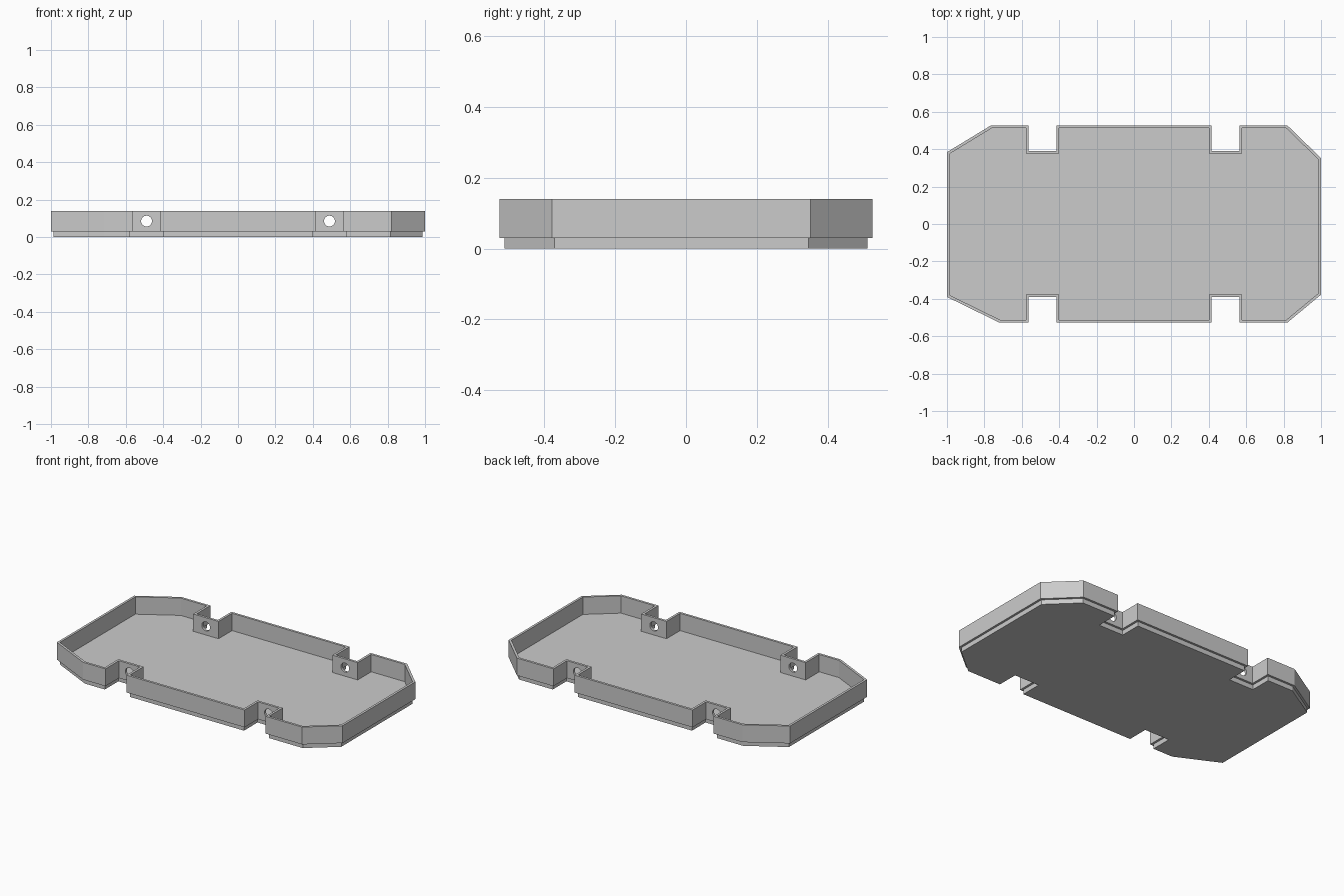
import bpy
import bmesh
import math
from mathutils import Vector

cube = bpy.data.objects.get("Cube")
if cube:
    bpy.data.objects.remove(cube, do_unlink=True)

GREY = (0.6, 0.6, 0.6, 1.0)
HALF_Y = 0.527
NOTCH_Y = 0.391
NOTCH_X = 0.489
NOTCH_HALF = 0.074
PLATE_TOP, RIM_TOP = 0.03, 0.14

mat = bpy.data.materials.new("light grey")
mat.use_nodes = True
mat.diffuse_color = GREY
mat.node_tree.nodes["Principled BSDF"].inputs["Base Color"].default_value = GREY


def notched_edge(side):
    """Notches along one long side, listed from left to right in x."""
    pts = []
    for cx in (-NOTCH_X, NOTCH_X):
        a, b = cx - NOTCH_HALF, cx + NOTCH_HALF
        pts += [(a, side * HALF_Y), (a, side * NOTCH_Y),
                (b, side * NOTCH_Y), (b, side * HALF_Y)]
    return pts


def inset(pts, d):
    """Move a counter-clockwise outline inwards by d with mitred corners."""
    out = []
    for i, p in enumerate(pts):
        p = Vector(p)
        e1 = (p - Vector(pts[i - 1])).normalized()
        e2 = (Vector(pts[(i + 1) % len(pts)]) - p).normalized()
        n1, n2 = Vector((-e1.y, e1.x)), Vector((-e2.y, e2.x))
        out.append(p + (n1 + n2) * d / (1 + n1.dot(n2)))
    return out


def make_object(name, bm):
    bmesh.ops.recalc_face_normals(bm, faces=bm.faces[:])
    mesh = bpy.data.meshes.new(name)
    bm.to_mesh(mesh)
    bm.free()
    mesh.materials.append(mat)
    obj = bpy.data.objects.new(name, mesh)
    bpy.context.collection.objects.link(obj)
    return obj


def loop(bm, pts, z):
    return [bm.verts.new((p[0], p[1], z)) for p in pts]


def bridge(bm, a, b):
    for i in range(len(a)):
        j = (i + 1) % len(a)
        bm.faces.new((a[i], a[j], b[j], b[i]))


# Outline with four uneven cut corners and four notches
outline = ([(-1, -0.39), (-0.72, -HALF_Y)] + notched_edge(-1)
           + [(0.82, -HALF_Y), (1, -0.378), (1, 0.352), (0.82, HALF_Y)]
           + notched_edge(1)[::-1] + [(-0.765, HALF_Y), (-1, 0.384)])

# Floor plate, stepped in below the rim
bm = bmesh.new()
edge = inset(outline, 0.014)
low, high = loop(bm, edge, 0), loop(bm, edge, PLATE_TOP)
bridge(bm, low, high)
bm.faces.new(low)
bm.faces.new(high)
make_object("floor_plate", bm)

# Thin upright rim following the outline
bm = bmesh.new()
inner = inset(outline, 0.015)
rings = [loop(bm, outline, PLATE_TOP), loop(bm, outline, RIM_TOP),
         loop(bm, inner, RIM_TOP), loop(bm, inner, PLATE_TOP)]
for k in range(4):
    bridge(bm, rings[k], rings[(k + 1) % 4])
rim = make_object("rim_wall", bm)

# Round holes through the notch walls, front to back
for x in (-NOTCH_X, NOTCH_X):
    bpy.ops.mesh.primitive_cylinder_add(vertices=32, radius=0.029, depth=1.0,
                                        location=(x, 0, 0.085),
                                        rotation=(math.pi / 2, 0, 0))
    cutter = bpy.context.object
    cutter.name = "hole_cutter"
    cutter.hide_render = True
    cutter.data.materials.append(mat)
    mod = rim.modifiers.new("hole", 'BOOLEAN')
    mod.operation = 'DIFFERENCE'
    mod.solver = 'EXACT'
    mod.object = cutter
    bpy.context.view_layer.objects.active = rim
    bpy.ops.object.modifier_apply(modifier=mod.name)
    bpy.data.objects.remove(cutter, do_unlink=True)
